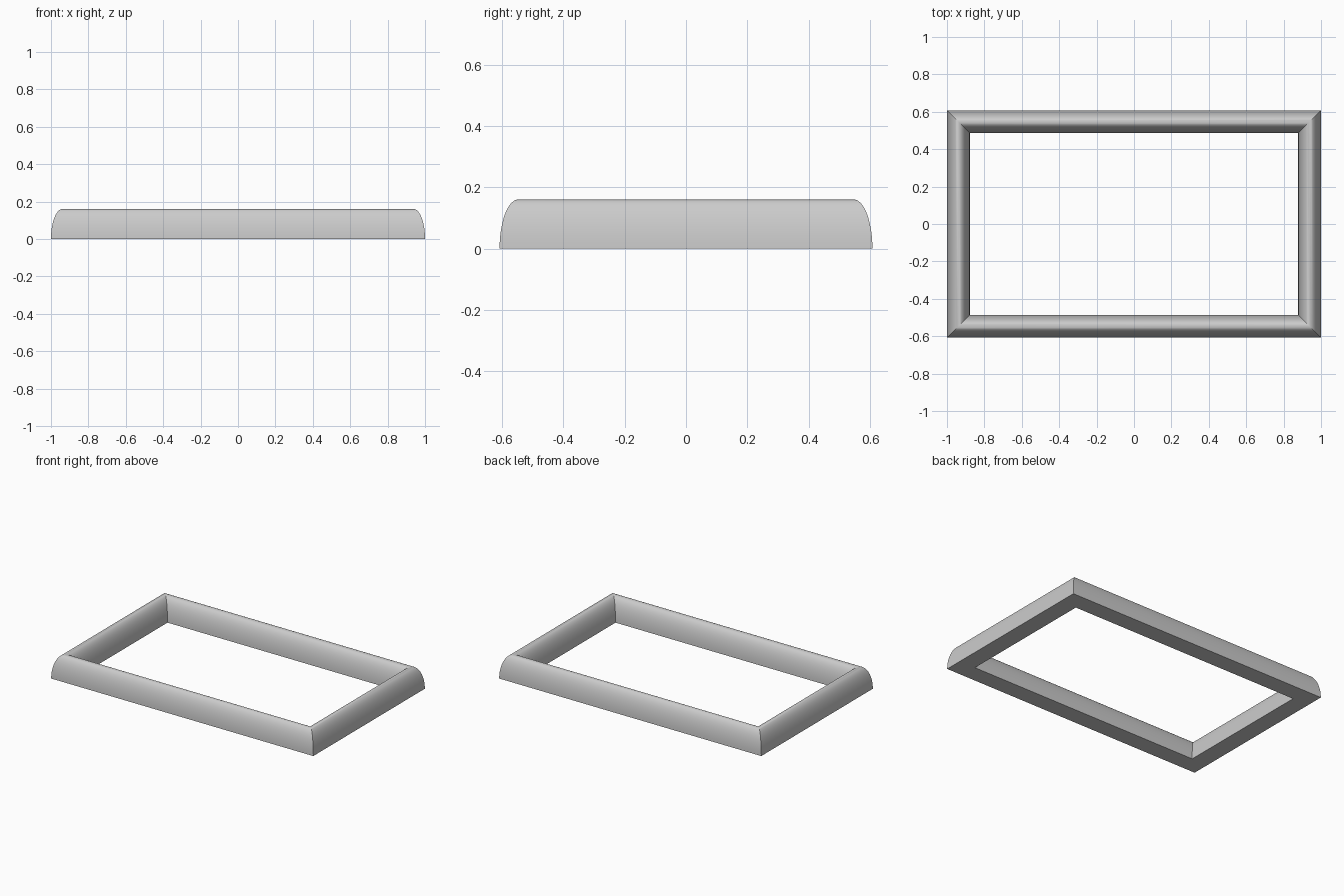
import bpy, bmesh, math

if "Cube" in bpy.data.objects:
    bpy.data.objects.remove(bpy.data.objects["Cube"])

HX, HY = 1.0, 0.608      # outer half sizes
W, H = 0.122, 0.16       # moulding width and height
N = 24                   # steps over the rounded top

# Moulding cross-section: (inset from outer edge, height), half-oval with flat base
profile = []
for i in range(N + 1):
    a = math.pi * i / N
    profile.append((W / 2 * (1 - math.cos(a)), H * math.sin(a)))

bm = bmesh.new()

# One mitred ring of four corners per profile point
rings = []
for d, z in profile:
    x, y = HX - d, HY - d
    rings.append([bm.verts.new((sx * x, sy * y, max(z, 0.0)))
                  for sx, sy in ((-1, -1), (1, -1), (1, 1), (-1, 1))])

# Join neighbouring rings; the last pair closes the flat underside
for r, a in enumerate(rings):
    b = rings[(r + 1) % len(rings)]
    for k in range(4):
        n = (k + 1) % 4
        bm.faces.new((a[k], a[n], b[n], b[k]))
bmesh.ops.recalc_face_normals(bm, faces=bm.faces)

mesh = bpy.data.meshes.new("picture_frame")
bm.to_mesh(mesh)
bm.free()
frame = bpy.data.objects.new("picture_frame", mesh)
bpy.context.collection.objects.link(frame)

# Smooth moulding with crisp mitres and base edges
bpy.context.view_layer.objects.active = frame
frame.select_set(True)
bpy.ops.object.shade_smooth_by_angle(angle=math.radians(30))
